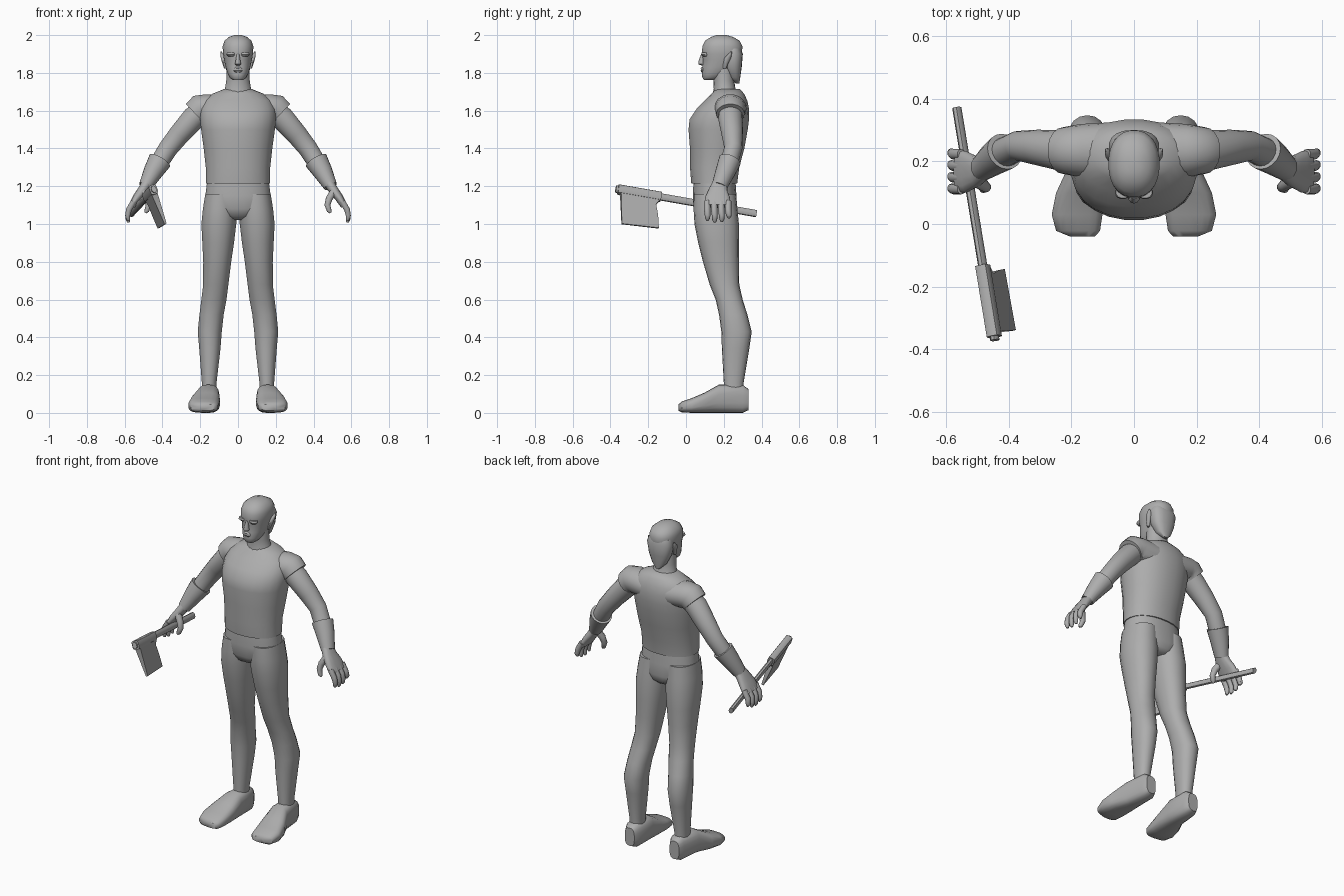
import bpy, bmesh, math
from mathutils import Vector as V

grey = bpy.data.materials.new("plain grey")
grey.diffuse_color = (0.42, 0.42, 0.42, 1)


def make(name, rings, n=18, power=2.0, mirror=False, angle=50):
    """Skin a list of (centre, half-axis U, half-axis W) rings, capped at both ends."""
    bm = bmesh.new()
    for s in ((1, -1) if mirror else (1,)):
        loops = []
        for c, u, w in rings:
            loop = []
            for i in range(n):
                a = 2 * math.pi * (i + 0.5) / n
                ca, sa = math.cos(a), math.sin(a)
                p = c + u * math.copysign(abs(ca) ** (2 / power), ca) \
                      + w * math.copysign(abs(sa) ** (2 / power), sa)
                loop.append(bm.verts.new((p.x * s, p.y, p.z)))
            loops.append(loop)
        for a, b in zip(loops, loops[1:]):
            for i in range(n):
                j = (i + 1) % n
                bm.faces.new((a[i], a[j], b[j], b[i]))
        bm.faces.new(loops[0])
        bm.faces.new(loops[-1])
    return finish(name, bm, angle)


def finish(name, bm, angle=50):
    bmesh.ops.recalc_face_normals(bm, faces=bm.faces)
    me = bpy.data.meshes.new(name)
    bm.to_mesh(me)
    bm.free()
    ob = bpy.data.objects.new(name, me)
    bpy.context.collection.objects.link(ob)
    me.materials.append(grey)
    bpy.ops.object.select_all(action='DESELECT')
    ob.select_set(True)
    bpy.context.view_layer.objects.active = ob
    bpy.ops.object.shade_smooth_by_angle(angle=math.radians(angle))
    return ob


def level(rows):
    """Horizontal rings from (z, x0, x1, y0, y1)."""
    return [(V(((a + b) / 2, (c + d) / 2, z)), V(((b - a) / 2, 0, 0)), V((0, (d - c) / 2, 0)))
            for z, a, b, c, d in rows]


def centred(rows):
    """Horizontal rings from (z, half width, y0, y1)."""
    return level([(z, -w, w, c, d) for z, w, c, d in rows])


def limb(rows):
    """Rings across a path from (x, y, z, thickness radius, y radius)."""
    pts = [V(r[:3]) for r in rows]
    out = []
    for i, r in enumerate(rows):
        t = (pts[min(i + 1, len(pts) - 1)] - pts[max(i - 1, 0)]).normalized()
        side = (V((0, 1, 0)) - t * t.y).normalized()
        out.append((pts[i], t.cross(side) * r[3], side * r[4]))
    return out


# Shirt and sleeves
make("shirt", centred([(1.215, .172, .027, .272), (1.3, .172, .02, .283), (1.4, .183, .02, .31),
                       (1.5, .197, .012, .328), (1.555, .202, .018, .335), (1.61, .2, .055, .335),
                       (1.655, .18, .1, .325), (1.69, .135, .135, .308), (1.715, .072, .155, .285)]),
     n=24, power=2.15)
make("sleeve", limb([(.08, .235, 1.605, .075, .09), (.17, .235, 1.612, .076, .085),
                     (.2, .235, 1.608, .08, .08), (.226, .235, 1.583, .073, .075)]), mirror=True)

# Trousers
make("trouser_seat", centred([(1.24, .163, .04, .262), (1.15, .174, .035, .268), (1.08, .18, .04, .272),
                              (1.04, .12, .06, .262), (1.02, .06, .1, .24)]), n=24, power=2.3)
make("trouser_leg", level([(1.16, .005, .174, .042, .265), (1.08, .004, .187, .04, .272),
                           (1.0, .008, .195, .045, .28), (.9, .02, .19, .065, .28),
                           (.8, .035, .185, .09, .28), (.68, .05, .185, .125, .282),
                           (.6, .06, .195, .157, .3), (.52, .075, .205, .175, .325),
                           (.43, .085, .214, .187, .348), (.34, .092, .206, .19, .335),
                           (.16, .113, .192, .2, .305), (.1, .113, .192, .2, .305)]),
     power=2.2, mirror=True)

# Shoes, skinned from toe to heel: (y, x0, x1, z0, z1)
shoe = [(-.04, .125, .205, .012, .045), (-.022, .108, .25, .003, .06), (.03, .1, .264, 0, .078),
        (.1, .095, .25, 0, .108), (.175, .098, .215, 0, .15), (.3, .102, .2, 0, .148),
        (.332, .12, .185, .015, .125)]
make("shoe", [(V(((a + b) / 2, y, (c + d) / 2)), V(((b - a) / 2, 0, 0)), V((0, 0, (d - c) / 2)))
              for y, a, b, c, d in shoe], power=2.9, mirror=True)

# Arms and flared cuffs
make("arm", limb([(.15, .235, 1.63, .055, .06), (.235, .235, 1.56, .064, .065),
                  (.31, .245, 1.475, .057, .057), (.37, .25, 1.4, .052, .048),
                  (.43, .222, 1.305, .048, .048), (.485, .18, 1.21, .033, .04)]), mirror=True)
make("cuff", limb([(.414, .232, 1.335, .063, .06), (.45, .208, 1.275, .052, .053),
                   (.49, .177, 1.2, .036, .042)]), mirror=True)

# Hands
make("palm", limb([(.48, .18, 1.22, .028, .038), (.505, .17, 1.18, .026, .05),
                   (.535, .167, 1.14, .023, .066), (.562, .167, 1.095, .018, .07)]),
     mirror=True, n=14, power=2.4)
for k, name in enumerate(("index", "middle", "ring", "little")):
    y, tip = .112 + .037 * k, (1.018, 1.008, 1.012, 1.03)[k]
    make(name + "_finger", limb([(.552, y, 1.12, .016, .017), (.578, y, 1.075, .016, .017),
                                 (.584, y * 1.02, 1.045, .014, .015), (.582, y * 1.02, tip + .012, .012, .013),
                                 (.579, y * 1.02, tip, .006, .006)]), n=10, mirror=True)
make("thumb", limb([(.508, .14, 1.175, .02, .022), (.483, .125, 1.135, .019, .02),
                    (.473, .118, 1.1, .016, .017), (.483, .112, 1.07, .013, .013),
                    (.49, .11, 1.06, .006, .006)]), n=10, mirror=True)

# Neck and head
make("neck", centred([(1.67, .09, .135, .285), (1.715, .07, .147, .262), (1.76, .063, .145, .255),
                      (1.82, .06, .14, .255)]))
make("head", centred([(1.762, .028, .096, .15), (1.775, .043, .086, .19), (1.795, .054, .084, .225),
                      (1.83, .066, .086, .265), (1.87, .074, .09, .288), (1.9, .08, .083, .296),
                      (1.94, .082, .086, .3), (1.97, .072, .1, .285), (1.99, .048, .132, .25),
                      (2.0, .02, .16, .215)]), n=24, power=2.25)
make("nape_hair", centred([(1.745, .014, .262, .282), (1.775, .045, .225, .287),
                           (1.83, .069, .2, .295), (1.9, .081, .19, .301), (1.93, .07, .2, .29)]), power=2.4)
make("nose", centred([(1.84, .01, .08, .1), (1.846, .018, .066, .1), (1.86, .014, .065, .1),
                      (1.9, .007, .08, .1)]), n=10)
make("lips", centred([(1.803, .015, .082, .1), (1.812, .024, .077, .1), (1.818, .024, .08, .1),
                      (1.824, .02, .077, .1), (1.832, .012, .084, .1)]), n=12)
make("brow", level([(1.886, .018, .052, .088, .12), (1.897, .01, .062, .079, .12),
                    (1.908, .012, .058, .082, .12)]), n=12, mirror=True)
make("ear", level([(1.822, .06, .074, .196, .212), (1.85, .06, .084, .196, .225),
                   (1.88, .065, .092, .202, .24), (1.898, .075, .094, .22, .243),
                   (1.912, .085, .092, .236, .243)]), n=8, mirror=True)

# Axe: haft, socket and blade in a frame along the haft
butt, top = V((-.567, .372, 1.055)), V((-.445, -.372, 1.185))
d = (top - butt).normalized()
down = V((.075, 0, -.2))
down = (down - d * down.dot(d)).normalized()
side = d.cross(down)
make("axe_haft", [(p, down * .02, side * .014) for p in (butt, top)], n=8)
p1, p2 = top - d * .245, top - d * .012
make("axe_socket", [(p, down * .026, side * .021) for p in (p1, p2)], n=12, power=4, angle=30)

# Blade outline as (distance back from haft top, distance below haft), tapering to the edge
outline = [(.015, 0), (.03, .03), (.052, .19), (.252, .178), (.24, .11), (.222, .05), (.245, .015), (.245, 0)]
bm = bmesh.new()
faces = []
for s in (1, -1):
    vs = [bm.verts.new(top - d * a + down * b + side * s * (.018 - .065 * b)) for a, b in outline]
    bm.faces.new(vs)
    faces.append(vs)
for i in range(len(outline)):
    j = (i + 1) % len(outline)
    bm.faces.new((faces[0][i], faces[0][j], faces[1][j], faces[1][i]))
finish("axe_blade", bm, 20)
